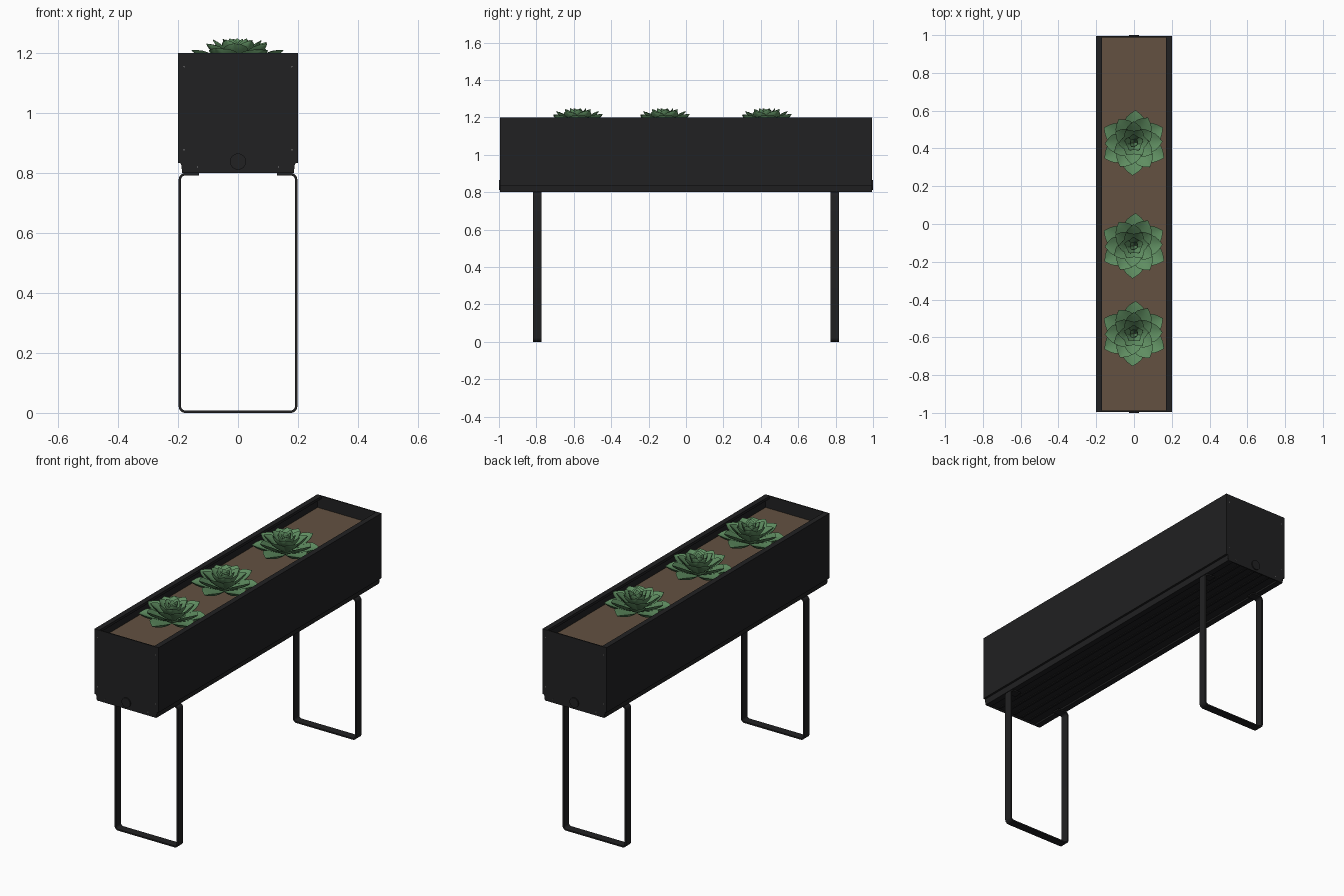
import bpy, bmesh, math, random
from mathutils import Vector, Matrix

if "Cube" in bpy.data.objects:
    bpy.data.objects.remove(bpy.data.objects["Cube"])

random.seed(4)


def material(name, rgb):
    m = bpy.data.materials.new(name)
    m.diffuse_color = (*rgb, 1)
    m.use_nodes = True
    m.node_tree.nodes["Principled BSDF"].inputs["Base Color"].default_value = m.diffuse_color
    return m


BLACK = material("black painted steel", (0.015, 0.015, 0.016))
SOIL = material("brown soil", (0.125, 0.083, 0.053))
GREEN = material("succulent green", (0.115, 0.27, 0.12))
GREY = material("grey rivet", (0.25, 0.25, 0.25))


def make(name, bm, mat, smooth=None):
    bmesh.ops.recalc_face_normals(bm, faces=bm.faces)
    me = bpy.data.meshes.new(name)
    bm.to_mesh(me)
    bm.free()
    me.materials.append(mat)
    ob = bpy.data.objects.new(name, me)
    bpy.context.collection.objects.link(ob)
    if smooth:
        bpy.ops.object.select_all(action='DESELECT')
        ob.select_set(True)
        bpy.context.view_layer.objects.active = ob
        bpy.ops.object.shade_smooth_by_angle(angle=math.radians(smooth))
    return ob


def thick_strip(points, y0, y1, t):
    """Sheet of thickness t following an open xz path, extruded along y."""
    pts = [Vector(p) for p in points]
    inner = []
    for i, p in enumerate(pts):
        a = (p - pts[i - 1]).normalized() if i else None
        b = (pts[i + 1] - p).normalized() if i < len(pts) - 1 else None
        a, b = a or b, b or a
        na, nb = Vector((-a.y, a.x)), Vector((-b.y, b.x))
        inner.append(p + (na + nb) * (t / (1 + na.dot(nb))))
    bm = bmesh.new()
    rows = [[bm.verts.new((p.x, y, p.y)) for p in side] for y in (y0, y1) for side in (pts, inner)]
    o0, i0, o1, i1 = rows
    for k in range(len(pts) - 1):
        for a, b in ((o0, o1), (i0, i1), (o0, i0), (o1, i1)):
            bm.faces.new((a[k], a[k + 1], b[k + 1], b[k]))
    for k in (0, -1):
        bm.faces.new((o0[k], i0[k], i1[k], o1[k]))
    return bm


def prism(points, y0, y1):
    bm = bmesh.new()
    f = bm.faces.new([bm.verts.new((x, y0, z)) for x, z in points])
    r = bmesh.ops.extrude_face_region(bm, geom=[f])
    vs = [v for v in r["geom"] if isinstance(v, bmesh.types.BMVert)]
    bmesh.ops.translate(bm, verts=vs, vec=(0, y1 - y0, 0))
    return bm


def mirrored(half):
    return [(-x, z) for x, z in reversed(half)] + half


def disc(bm, x, z, y, r, depth, n):
    rot = Matrix.Translation((x, y, z)) @ Matrix.Rotation(math.pi / 2, 4, 'X')
    bmesh.ops.create_cone(bm, cap_ends=True, segments=n, radius1=r, radius2=r, depth=depth, matrix=rot)


# Folded sheet trough: stepped base, tall sides, inward rim with a short lip
trough = [(0.15, 0.808), (0.153, 0.8), (0.186, 0.8), (0.19, 0.832), (0.2, 0.834),
          (0.2, 1.2), (0.17, 1.2), (0.17, 1.185)]
make("planter_trough", thick_strip(mirrored(trough), -0.99, 0.99, 0.005), BLACK)

# Raised ribs along the underside
bm = bmesh.new()
for x in (-0.1, -0.05, 0, 0.05, 0.1):
    bmesh.ops.create_cube(bm, size=1, matrix=Matrix.Translation((x, 0, 0.807)) @ Matrix.Diagonal((0.012, 1.96, 0.006, 1)))
make("underside_ribs", bm, BLACK)

# End plates, drain plugs and rivets
plate = [(0.185, 0.8), (0.19, 0.832), (0.2, 0.834), (0.2, 1.2)]
for s, name in ((-1, "front"), (1, "back")):
    make(name + "_end_plate", prism(mirrored(plate), s * 0.988, s * 0.994), BLACK)
    bm = bmesh.new()
    disc(bm, 0, 0.838, s * 0.994, 0.027, 0.012, 32)
    make(name + "_drain_plug", bm, BLACK, 30)
    bm = bmesh.new()
    for x, z in ((0.18, 1.155), (0.18, 0.878), (0.135, 0.82)):
        for m in (-1, 1):
            disc(bm, m * x, z, s * 0.994, 0.0025, 0.002, 8)
    make(name + "_rivets", bm, GREY)

# Soil bed
bm = bmesh.new()
bmesh.ops.create_cube(bm, size=1, matrix=Matrix.Translation((0, 0, 1.12)) @ Matrix.Diagonal((0.388, 1.974, 0.02, 1)))
make("soil", bm, SOIL)

# Flat bar legs: open loop with rounded corners and inward top tabs
R, X, TOP = 0.022, 0.198, 0.8
half = [(X - R + R * math.sin(a), R - R * math.cos(a)) for a in [i * math.pi / 12 for i in range(7)]]
half += [(X - R + R * math.cos(a), TOP - R + R * math.sin(a)) for a in [i * math.pi / 12 for i in range(7)]]
half.append((0.13, TOP))
for y, name in ((-0.795, "front_leg"), (0.795, "back_leg")):
    make(name, thick_strip(mirrored(half), y - 0.023, y + 0.023, 0.008), BLACK, 35)


def leaf(bm, angle, start, length, width, lift0, lift1, z):
    """Cupped spoon leaf with a pointed tip, swept along a rising curve."""
    n, prev = 9, None
    r, h = start, z
    turn = Matrix.Rotation(angle, 3, 'Z')
    for i in range(n + 1):
        t = i / n
        e = lift0 + (lift1 - lift0) * t
        if i:
            r += math.cos(e) * length / n
            h += math.sin(e) * length / n
        w = width / 2 * (0.4 + 0.6 * math.sin(min(t / 0.62, 1) * math.pi / 2))
        if t > 0.62:
            w *= max(1 - ((t - 0.62) / 0.38) ** 2.2, 0.02)
        thick = 0.10 * w + 0.0015
        ring = []
        for u, side in ((-1, 0), (-0.5, 1), (0, 1), (0.5, 1), (1, 0), (0.5, -1), (0, -1), (-0.5, -1)):
            lift = 0.38 * w * u * u + side * thick * (1 - 0.5 * u * u)
            p = Vector((r - math.sin(e) * lift, u * w, h + math.cos(e) * lift))
            ring.append(bm.verts.new(turn @ p))
        if prev:
            for k in range(8):
                bm.faces.new((prev[k], prev[(k + 1) % 8], ring[(k + 1) % 8], ring[k]))
        else:
            bm.faces.new(ring)
        prev = ring
    bm.faces.new(prev)


# Rosette layers: count, angle offset, start radius, length, width, lifts (deg), base z
layers = [(6, 30, 0.02, 0.162, 0.110, 8, 18, 0.008),
          (6, 0, 0.02, 0.150, 0.100, 20, 32, 0.016),
          (6, 28, 0.015, 0.128, 0.082, 32, 46, 0.022),
          (6, 2, 0.012, 0.108, 0.066, 44, 58, 0.030),
          (5, 20, 0.008, 0.090, 0.050, 56, 70, 0.036),
          (4, 50, 0.004, 0.078, 0.036, 70, 82, 0.044)]


def succulent(name, y):
    bm = bmesh.new()
    for n, off, start, length, width, l0, l1, z in layers:
        for i in range(n):
            a = math.radians(off + 360 * i / n + random.uniform(-4, 4))
            leaf(bm, a, start, length * random.uniform(0.96, 1.02), width,
                 math.radians(l0), math.radians(l1 + random.uniform(-4, 4)), z)
    ob = make(name, bm, GREEN, 50)
    ob.location = (0, y, 1.13)


for i, y in enumerate((0.43, -0.115, -0.58)):
    random.seed(4)
    succulent(f"succulent_{i + 1}", y)
